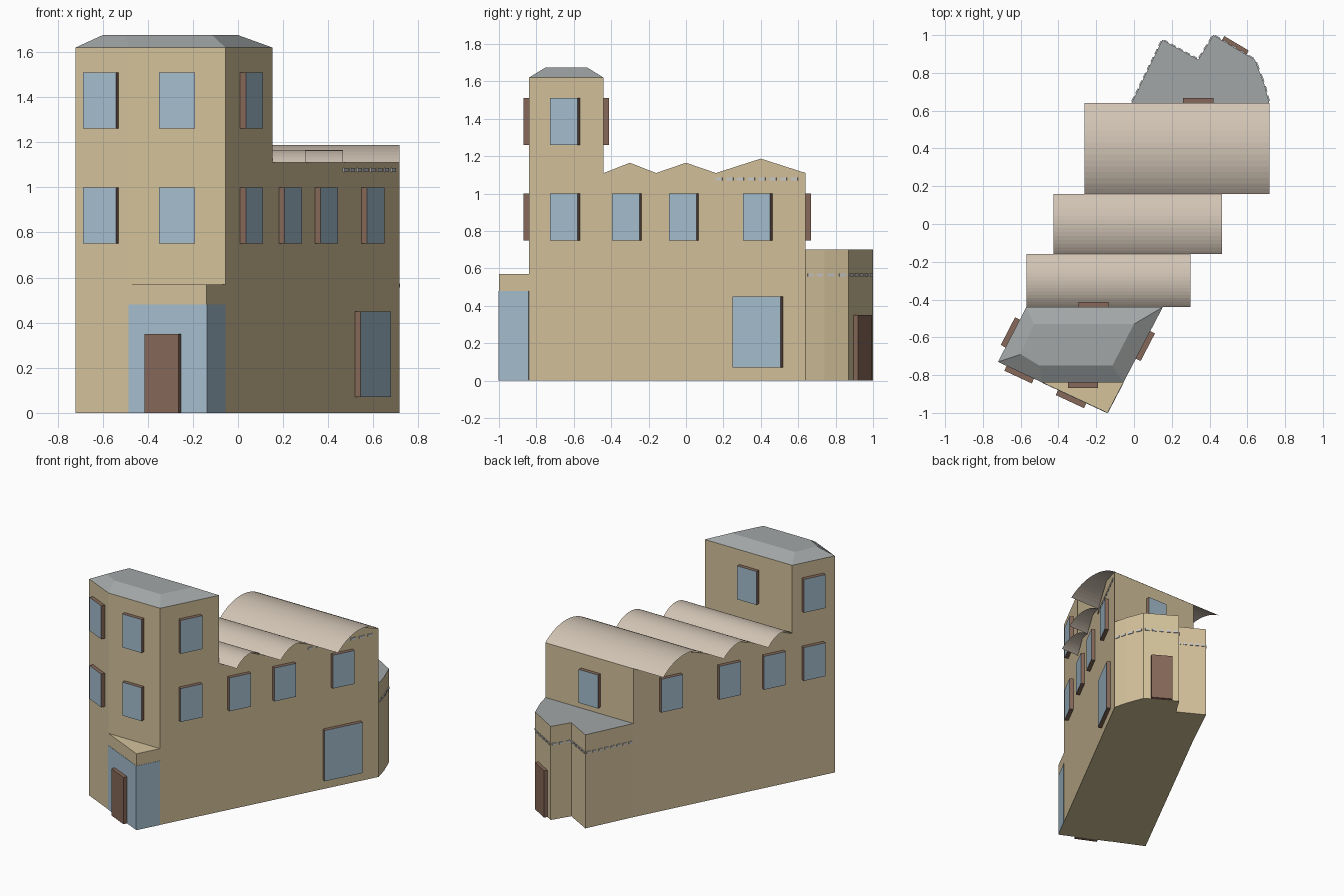
import bpy, bmesh, math
from mathutils import Vector

if "Cube" in bpy.data.objects:
    bpy.data.objects.remove(bpy.data.objects["Cube"])


def mat(name, r, g, b):
    m = bpy.data.materials.new(name)
    m.diffuse_color = (r, g, b, 1)
    m.use_nodes = True
    m.node_tree.nodes["Principled BSDF"].inputs["Base Color"].default_value = m.diffuse_color
    return m


WALL = mat("wall_tan", 0.66, 0.54, 0.33)
GLASS = mat("pale_blue", 0.38, 0.52, 0.63)
WOOD = mat("brown_wood", 0.24, 0.14, 0.10)
SLATE = mat("grey_roof", 0.36, 0.38, 0.38)
VAULT = mat("vault_beige", 0.64, 0.55, 0.46)
VENT = mat("vent_white", 0.75, 0.75, 0.73)


# Slanted long side walls of the skewed footprint
def left(y):
    return -0.72 + 0.516 * (y + 0.73)


def right(y):
    return -0.14 + 0.522 * (y + 1)


def finish(name, bm, *mats, recalc=True):
    if recalc:
        bmesh.ops.recalc_face_normals(bm, faces=bm.faces)
    me = bpy.data.meshes.new(name)
    bm.to_mesh(me)
    bm.free()
    for m in mats:
        me.materials.append(m)
    ob = bpy.data.objects.new(name, me)
    bpy.context.collection.objects.link(ob)
    return ob


def loft(name, bottom, top, *mats, top_mat=0):
    """Closed solid between two rings of equal length."""
    bm = bmesh.new()
    a = [bm.verts.new(p) for p in bottom]
    b = [bm.verts.new(p) for p in top]
    n = len(a)
    for i in range(n):
        j = (i + 1) % n
        bm.faces.new((a[i], a[j], b[j], b[i]))
    bm.faces.new(a[::-1])
    bm.faces.new(b).material_index = top_mat
    return finish(name, bm, *mats)


def prism(name, pts, z0, z1, *mats, top_mat=0):
    return loft(name, [(x, y, z0) for x, y in pts], [(x, y, z1) for x, y in pts],
                *mats, top_mat=top_mat)


def panel(name, c, along, width, z0, z1, depth, side, face):
    """Box standing on a wall: c = centre on wall, outward is right of along."""
    t = Vector(along).normalized()
    n = Vector((t.y, -t.x))
    c = Vector(c)
    p, q = c - t * width / 2, c + t * width / 2
    back = [(*p, z0), (*q, z0), (*q, z1), (*p, z1)]
    o = n * depth
    front = [(x + o.x, y + o.y, z) for x, y, z in back]
    return loft(name, back, front, side, face, top_mat=1)


# Tower: wide base with a pointed corner, chamfered upper storeys
front_left, corner = (left(-0.73), -0.73), (-0.14, -1.0)
back_r, back_l = (right(-0.44), -0.44), (left(-0.44), -0.44)
cut_l, cut_r = (-0.484, -0.84), (right(-0.84), -0.84)
prism("tower_base", [front_left, corner, back_r, back_l], 0, 0.57, WALL)
tower = [front_left, cut_l, cut_r, back_r, back_l]
prism("tower_upper", tower, 0.57, 1.62, WALL)
inner = [(-0.60, -0.69), (-0.50, -0.75), (-0.115, -0.75), (0.0, -0.53), (-0.53, -0.53)]
loft("tower_roof", [(x, y, 1.62) for x, y in tower],
     [(x, y, 1.675) for x, y in inner], SLATE)

# Main hall: three gables in profile, sheared between the slanted walls
bays = [(-0.44, -0.16, 1.165), (-0.16, 0.16, 1.165), (0.16, 0.64, 1.187)]
prof = [(0.64, 0), (-0.44, 0)]
for y0, y1, z in bays:
    prof += [(y0, 1.11), ((y0 + y1) / 2, z)]
prof.append((0.64, 1.11))
loft("main_hall", [(left(y), y, z) for y, z in prof],
     [(right(y), y, z) for y, z in prof], WALL)

# Barrel vault roofs: thin open shells overhanging the slanted walls
for k, (y0, y1, top) in enumerate(bays):
    h, c = top - 1.11, (y1 - y0) / 2
    r = (c * c + h * h) / (2 * h)
    half = math.asin(c / r)
    bm = bmesh.new()
    prev = None
    for i in range(17):
        a = half * (i / 8 - 1)
        y, z = (y0 + y1) / 2 + r * math.sin(a), top - r + r * math.cos(a) + 0.001
        cur = [bm.verts.new((x, y, z)) for x in (left(y0), right(y1))]
        if prev:
            bm.faces.new((prev[0], prev[1], cur[1], cur[0]))
        prev = cur
    finish(f"vault_roof_{k + 1}", bm, VAULT, recalc=False)

# Rear annex with a zigzag back
annex = [(right(0.64), 0.64), (0.69, 0.74), (0.64, 0.87), (0.42, 1.0),
         (0.34, 0.87), (0.15, 0.975), (left(0.64), 0.64)]
prism("rear_annex", annex, 0, 0.70, WALL, SLATE, top_mat=1)

# Windows
LOW, HIGH = (0.75, 1.0), (1.26, 1.51)
r_dir, l_dir, f_dir = (0.522, 1), (-0.516, -1), (0.58, -0.27)


def window(name, c, along, zs, width=0.16):
    panel(name, c, along, width, *zs, 0.028, WOOD, GLASS)


for tag, zs in (("lower", LOW), ("upper", HIGH)):
    window(f"tower_front_window_{tag}", (-0.27, -0.84), (1, 0), zs)
    window(f"tower_corner_window_{tag}", (-0.602, -0.785), f_dir, zs)
    window(f"tower_right_window_{tag}", (right(-0.64), -0.64), r_dir, zs, 0.165)
    window(f"tower_left_window_{tag}", (left(-0.58), -0.58), l_dir, zs, 0.165)
for i, y in enumerate((-0.31, -0.005, 0.39)):
    window(f"hall_right_window_{i + 1}", (right(y), y), r_dir, LOW, 0.165)
    window(f"hall_left_window_{i + 1}", (left(y), y), l_dir, LOW, 0.165)
window("tower_back_window", (-0.215, -0.44), (-1, 0), HIGH)
window("hall_back_window", (0.34, 0.64), (-1, 0), LOW)
window("shop_window", (right(0.39), 0.39), r_dir, (0.07, 0.45), 0.29)

# Blue entrance panels around the pointed corner, and the doors
mid = ((cut_l[0] + corner[0]) / 2, (cut_l[1] + corner[1]) / 2)
panel("entrance_panel_front", mid, f_dir, 0.38, 0, 0.48, 0.002, GLASS, GLASS)
panel("entrance_panel_right", (right(-0.92), -0.92), r_dir, 0.18, 0, 0.48, 0.002, GLASS, GLASS)
panel("front_door", (-0.327, -0.913), f_dir, 0.165, 0, 0.35, 0.03, WOOD, WOOD)
panel("annex_door", (0.53, 0.935), (-0.22, 0.13), 0.15, 0, 0.35, 0.025, WOOD, WOOD)


# Rows of small vents
def vents(name, a, b, z, n):
    a, b = Vector(a), Vector(b)
    w = (b - a).length / n
    for i in range(n):
        panel(f"{name}_{i + 1}", a.lerp(b, (i + 0.5) / n), b - a,
              w * 0.6, z - 0.008, z + 0.008, 0.006, VENT, VENT)


vents("hall_vent", (right(0.15), 0.15), (right(0.61), 0.61), 1.077, 8)
for i, n in enumerate((2, 2, 5, 3, 5, 8)):
    vents(f"annex_vent_{i + 1}", annex[i], annex[i + 1], 0.565, n)
